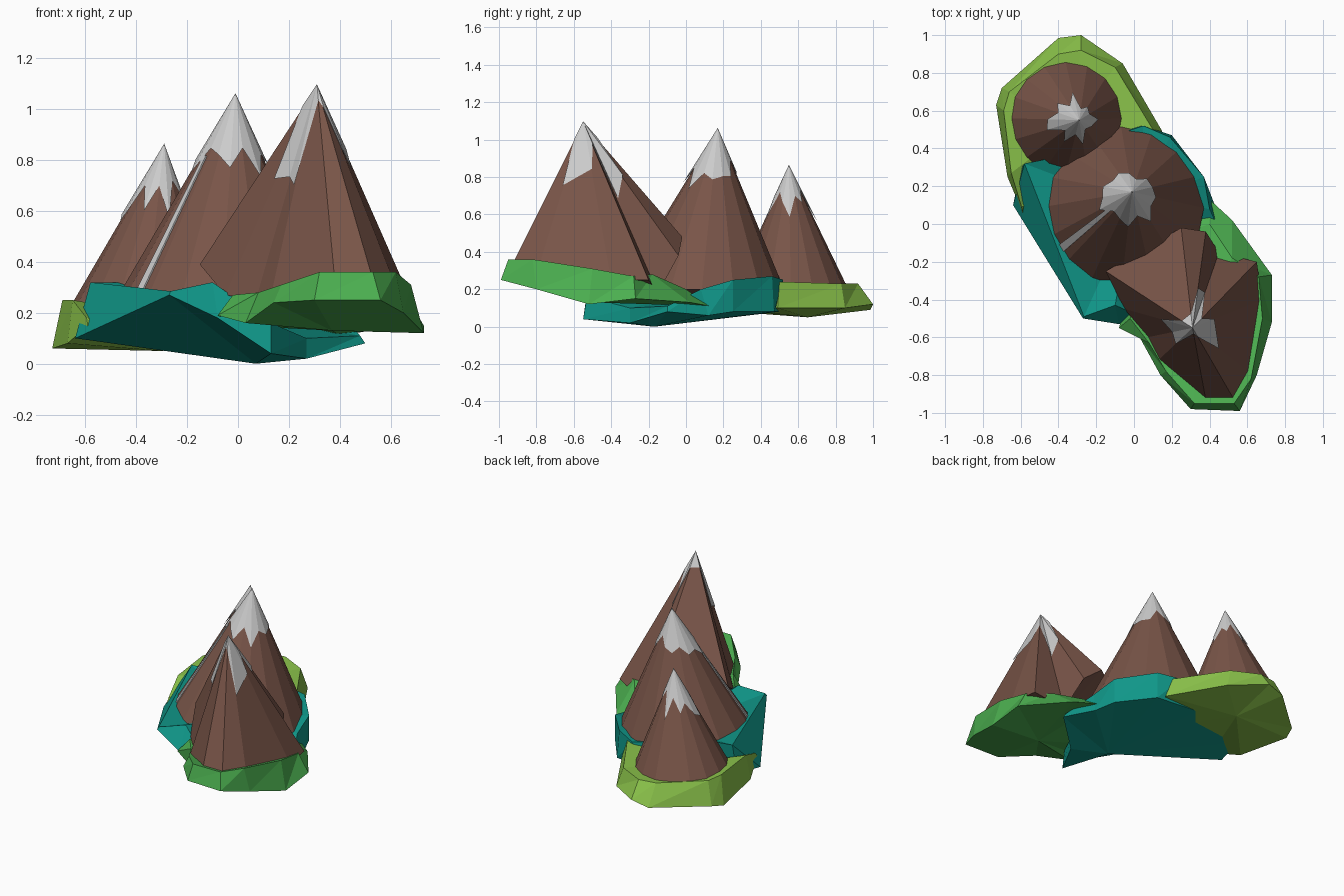
import bpy, bmesh
from math import cos, sin, pi
from mathutils import Vector as V


def material(name, rgb):
    m = bpy.data.materials.new(name)
    m.diffuse_color = (*rgb, 1)
    return m


BROWN = material("rock", (0.19, 0.09, 0.065))
TEAL = material("teal", (0.005, 0.305, 0.246))
GREEN = material("green", (0.072, 0.43, 0.08))
LIME = material("lime", (0.258, 0.546, 0.069))


def build(name, rings, start, end, mat=None):
    """Loft closed rings and close both ends with a fan to a centre point."""
    bm = bmesh.new()
    loops = [[bm.verts.new(p) for p in r] for r in rings]
    n = len(loops[0])
    a, b = bm.verts.new(start), bm.verts.new(end)
    for i in range(n):
        j = (i + 1) % n
        bm.faces.new((a, loops[0][j], loops[0][i]))
        bm.faces.new((b, loops[-1][i], loops[-1][j]))
        for lo, hi in zip(loops, loops[1:]):
            bm.faces.new((lo[i], lo[j], hi[j]))
            bm.faces.new((lo[i], hi[j], hi[i]))
    bmesh.ops.recalc_face_normals(bm, faces=bm.faces)
    me = bpy.data.meshes.new(name)
    bm.to_mesh(me)
    bm.free()
    ob = bpy.data.objects.new(name, me)
    bpy.context.collection.objects.link(ob)
    if mat:
        me.materials.append(mat)
    return ob


def round_rim(x, y, z, r, n=16):
    return [(x + r * cos(2 * pi * i / n), y + r * sin(2 * pi * i / n), z) for i in range(n)]


def mountain(name, apex, rim, root, jags):
    """Rock cone plus a jagged snow cap; jags are cap depths along the ridges."""
    build(name, [rim], root, apex, BROWN)
    top = V(apex)
    cap = []
    for i, p in enumerate(rim):
        d = (V(p) - top) * jags[i % len(jags)]
        cap.append(top + V((d.x * 1.04, d.y * 1.04, d.z + 0.006)))
    build(name + "_snow", [cap], top - V((0, 0, 0.04)), top + V((0, 0, 0.008)))


# mountains with snow caps
mountain("back_mountain", (-0.29, 0.55, 0.857), round_rim(-0.365, 0.56, 0.2, 0.308),
         (-0.36, 0.57, 0.15), [0.42, 0.25, 0.3, 0.2, 0.45, 0.25, 0.38, 0.3,
                               0.42, 0.46, 0.25, 0.4, 0.25, 0.45, 0.22, 0.3])
mid_apex, mid_rim = (-0.01, 0.17, 1.055), round_rim(-0.07, 0.085, 0.2, 0.44)
mountain("middle_mountain", mid_apex, mid_rim, (-0.09, 0.085, 0.1),
         [0.32, 0.3, 0.3, 0.2, 0.27, 0.3, 0.26, 0.32, 0.3, 0.36, 0.25, 0.28, 0.34, 0.25, 0.38, 0.28])
front_rim = [(0.68, -0.4, 0.25), (0.65, -0.2, 0.25), (0.45, -0.15, 0.18), (0.38, -0.04, 0.38),
             (0.25, -0.02, 0.48), (-0.15, -0.25, 0.39), (-0.05, -0.45, 0.27), (0.07, -0.6, 0.25),
             (0.13, -0.72, 0.27), (0.38, -0.93, 0.33), (0.53, -0.93, 0.33), (0.63, -0.8, 0.28)]
mountain("front_mountain", (0.31, -0.55, 1.09), front_rim, (0.3, -0.5, 0.2),
         [0.3, 0.14, 0.45, 0.4, 0.14, 0.12, 0.45, 0.43, 0.48, 0.08, 0.12, 0.42])

# snow streak running down one facet of the middle mountain
top, p, q = V(mid_apex), V(mid_rim[9]), V(mid_rim[10])
lift = (p - top).cross(q - top).normalized() * 0.006
if lift.z < 0:
    lift = -lift
quad = [top.lerp(p.lerp(q, t), f) for t, f in ((0.3, 0.28), (0.7, 0.28), (0.68, 0.92), (0.4, 0.92))]
mid = sum(quad, V()) / 4
build("snow_streak", [quad, [v + lift for v in quad]], mid, mid + lift)

# lime foothill under the back mountain
build("back_foothill", [
    [(0.15, 0.49, 0.1), (-0.06, 0.85, 0.1), (-0.28, 1, 0.12), (-0.4, 0.985, 0.09), (-0.7, 0.72, 0.08),
     (-0.73, 0.63, 0.06), (-0.67, 0.25, 0.08), (-0.59, 0.06, 0.15), (-0.1, 0.2, 0.1)],
    [(0.1, 0.5, 0.24), (-0.1, 0.83, 0.23), (-0.28, 0.92, 0.23), (-0.4, 0.9, 0.23), (-0.66, 0.7, 0.24),
     (-0.69, 0.6, 0.25), (-0.65, 0.27, 0.25), (-0.595, 0.09, 0.18), (-0.1, 0.3, 0.15)]],
    (-0.3, 0.65, 0.05), (-0.35, 0.5, 0.2), LIME)

# teal foothill under the middle mountain
build("middle_foothill", [
    [(0.5, -0.1, 0.08), (0.42, 0.12, 0.06), (0.37, 0.25, 0.08), (0.2, 0.47, 0.08), (-0.1, 0.5, 0.08),
     (-0.6, 0.3, 0.12), (-0.64, 0.1, 0.1), (-0.27, -0.5, 0.27), (-0.08, -0.53, 0.18),
     (0.13, -0.55, 0.04), (0.27, -0.3, 0.02)],
    [(0.48, -0.1, 0.11), (0.4, 0.08, 0.2), (0.37, 0.25, 0.25), (0.19, 0.46, 0.27), (0.05, 0.52, 0.25),
     (-0.48, 0.34, 0.32), (-0.58, 0.32, 0.32), (-0.265, -0.49, 0.285), (-0.1, -0.43, 0.32),
     (0.13, -0.53, 0.16), (0.27, -0.3, 0.1)]],
    (0.07, -0.17, 0), (0, 0.1, 0.2), TEAL)

# green foothill under the front mountain
build("front_foothill", [
    [(0.73, -0.52, 0.12), (0.73, -0.27, 0.15), (0.52, 0.02, 0.13), (0.4, 0.13, 0.11), (0.25, 0, 0.15),
     (0, -0.3, 0.15), (-0.08, -0.55, 0.19), (0.03, -0.6, 0.16), (0.14, -0.8, 0.24), (0.3, -0.98, 0.25),
     (0.56, -0.99, 0.25), (0.65, -0.8, 0.2)],
    [(0.68, -0.5, 0.31), (0.66, -0.28, 0.27), (0.52, -0.18, 0.28), (0.4, 0, 0.2), (0.25, -0.05, 0.2),
     (0.05, -0.35, 0.2), (-0.02, -0.5, 0.27), (0.08, -0.63, 0.28), (0.17, -0.78, 0.31),
     (0.32, -0.95, 0.36), (0.53, -0.95, 0.36), (0.62, -0.82, 0.36)]],
    (0.37, -0.5, 0.13), (0.3, -0.5, 0.25), GREEN)
